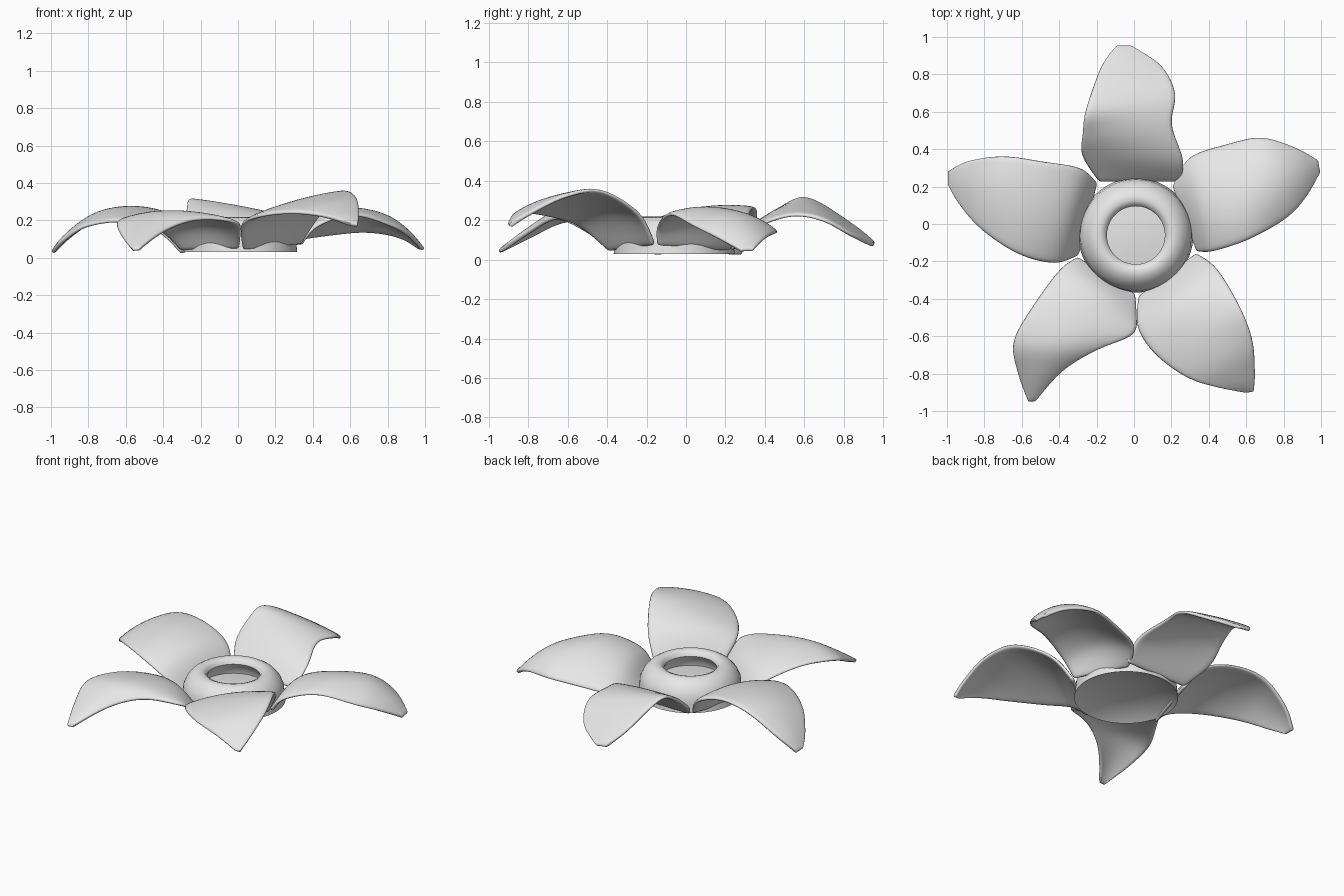
import bpy
import bmesh
import math
from mathutils import Vector

if "Cube" in bpy.data.objects:
    bpy.data.objects.remove(bpy.data.objects["Cube"], do_unlink=True)

grey = bpy.data.materials.new("light_grey")
grey.use_nodes = True
grey.diffuse_color = (0.8, 0.8, 0.8, 1)
grey.node_tree.nodes["Principled BSDF"].inputs["Base Color"].default_value = (0.8, 0.8, 0.8, 1)

CENTRE = Vector((0.01, -0.06, 0))
THICKNESS = 0.022


def finish(name, bm, angle):
    """Turn a bmesh into a smooth-shaded object with the shared material."""
    mesh = bpy.data.meshes.new(name)
    bm.to_mesh(mesh)
    bm.free()
    obj = bpy.data.objects.new(name, mesh)
    bpy.context.collection.objects.link(obj)
    mesh.materials.append(grey)
    bpy.ops.object.select_all(action="DESELECT")
    obj.select_set(True)
    bpy.context.view_layer.objects.active = obj
    bpy.ops.object.shade_smooth_by_angle(angle=math.radians(angle))
    return obj


def spline(points, t):
    """Smooth curve through all the points, with t from 0 to 1."""
    last = len(points) - 1
    i = min(int(t * last), last - 1)
    u = t * last - i
    before, start = points[max(i - 1, 0)], points[i]
    end, after = points[i + 1], points[min(i + 2, last)]
    tangent_start = (end - before) / 2
    tangent_end = (after - start) / 2
    blend = u * u * (3 - 2 * u)
    return (start.lerp(end, blend)
            + tangent_start * (u * (1 - u) ** 2)
            - tangent_end * (u * u * (1 - u)))


def make_petal(name, edge, other_edge, bulge, rows=20, columns=12):
    """Stretch an arched sheet between two edge curves that meet at the tip."""
    edge = [Vector(p) for p in edge]
    other_edge = [Vector(p) for p in other_edge]
    arch = [Vector((0, 0, b)) for b in bulge]
    bm = bmesh.new()
    grid = []
    for i in range(rows + 1):
        t = i / rows
        first, second, lift = spline(edge, t), spline(other_edge, t), spline(arch, t)
        row = []
        for j in range(columns + 1):
            s = j / columns
            row.append(bm.verts.new(first.lerp(second, s) + lift * (4 * s * (1 - s))))
        grid.append(row)
    for near, far in zip(grid, grid[1:]):
        for j in range(columns):
            bm.faces.new((near[j], near[j + 1], far[j + 1], far[j]))
    obj = finish(name, bm, 80)
    solid = obj.modifiers.new("thickness", "SOLIDIFY")
    solid.thickness = THICKNESS
    solid.offset = -1
    rounding = obj.modifiers.new("rounding", "SUBSURF")
    rounding.levels = rounding.render_levels = 1


def make_lathe(name, profile, steps=64):
    """Spin a profile of (radius, height) around the flower's axis."""
    bm = bmesh.new()
    verts = [bm.verts.new(CENTRE + Vector((r, 0, z))) for r, z in profile]
    edges = [bm.edges.new(pair) for pair in zip(verts, verts[1:])]
    bmesh.ops.spin(bm, geom=verts + edges, cent=CENTRE, axis=(0, 0, 1),
                   angle=math.tau, steps=steps, use_duplicate=False)
    bmesh.ops.remove_doubles(bm, verts=bm.verts, dist=0.0005)
    bmesh.ops.recalc_face_normals(bm, faces=bm.faces)
    return finish(name, bm, 50)


# Rounded ring with an overhanging lip, a sunken floor and a flared underside
make_lathe("centre_ring", [
    (0, 0.125), (0.1, 0.12), (0.19, 0.11), (0.185, 0.14), (0.165, 0.165),
    (0.155, 0.185), (0.165, 0.207), (0.19, 0.218), (0.22, 0.213), (0.25, 0.195),
    (0.28, 0.16), (0.297, 0.12), (0.3, 0.09), (0.307, 0.03), (0.235, 0.07),
    (0.1, 0.092), (0, 0.096)])

# Petals: two edges from base to tip, then the arch height along the length
make_petal(
    "left_petal",
    [(.2, .2, .06), (.29, .36, .1), (.5, .435, .13),
     (.68, .47, .145), (.86, .415, .12), (.99, .34, .055)],
    [(.33, -.15, .08), (.42, -.15, .18), (.62, -.085, .24),
     (.825, .03, .18), (.93, .15, .12), (1, .28, .05)],
    [0, .06, .075, .08, .04, 0])
make_petal(
    "back_petal",
    [(-.19, .22, .06), (-.28, .36, .17), (-.275, .48, .27),
     (-.255, .62, .32), (-.175, .85, .18), (-.09, .96, .09)],
    [(.25, .22, .06), (.265, .34, .17), (.205, .53, .235),
     (.225, .7, .21), (.15, .85, .13), (-.02, .96, .08)],
    [0, .02, .02, .01, .01, 0])
make_petal(
    "right_petal",
    [(-.29, -.17, .03), (-.42, -.215, .15), (-.62, -.165, .205),
     (-.825, -.03, .175), (-.95, .12, .09), (-1, .22, .035)],
    [(-.19, .22, .06), (-.28, .3, .19), (-.48, .335, .265),
     (-.7, .365, .25), (-.89, .34, .135), (-1, .28, .035)],
    [0, .04, .035, .03, .02, 0])
make_petal(
    "front_right_petal",
    [(.01, -.37, .06), (.02, -.47, .13), (0, -.59, .2),
     (-.2, -.68, .215), (-.38, -.79, .155), (-.53, -.955, .05)],
    [(-.3, -.17, .05), (-.4, -.24, .14), (-.54, -.43, .21),
     (-.65, -.63, .2), (-.625, -.8, .12), (-.565, -.955, .05)],
    [0, .05, .04, .04, .03, 0])
make_petal(
    "front_left_petal",
    [(.33, -.15, .08), (.44, -.23, .24), (.56, -.43, .36),
     (.635, -.62, .33), (.65, -.8, .24), (.64, -.9, .18)],
    [(.02, -.38, .05), (.01, -.54, .18), (.1, -.69, .23),
     (.28, -.825, .25), (.46, -.88, .23), (.61, -.905, .18)],
    [0, .04, .02, .02, .01, 0])
